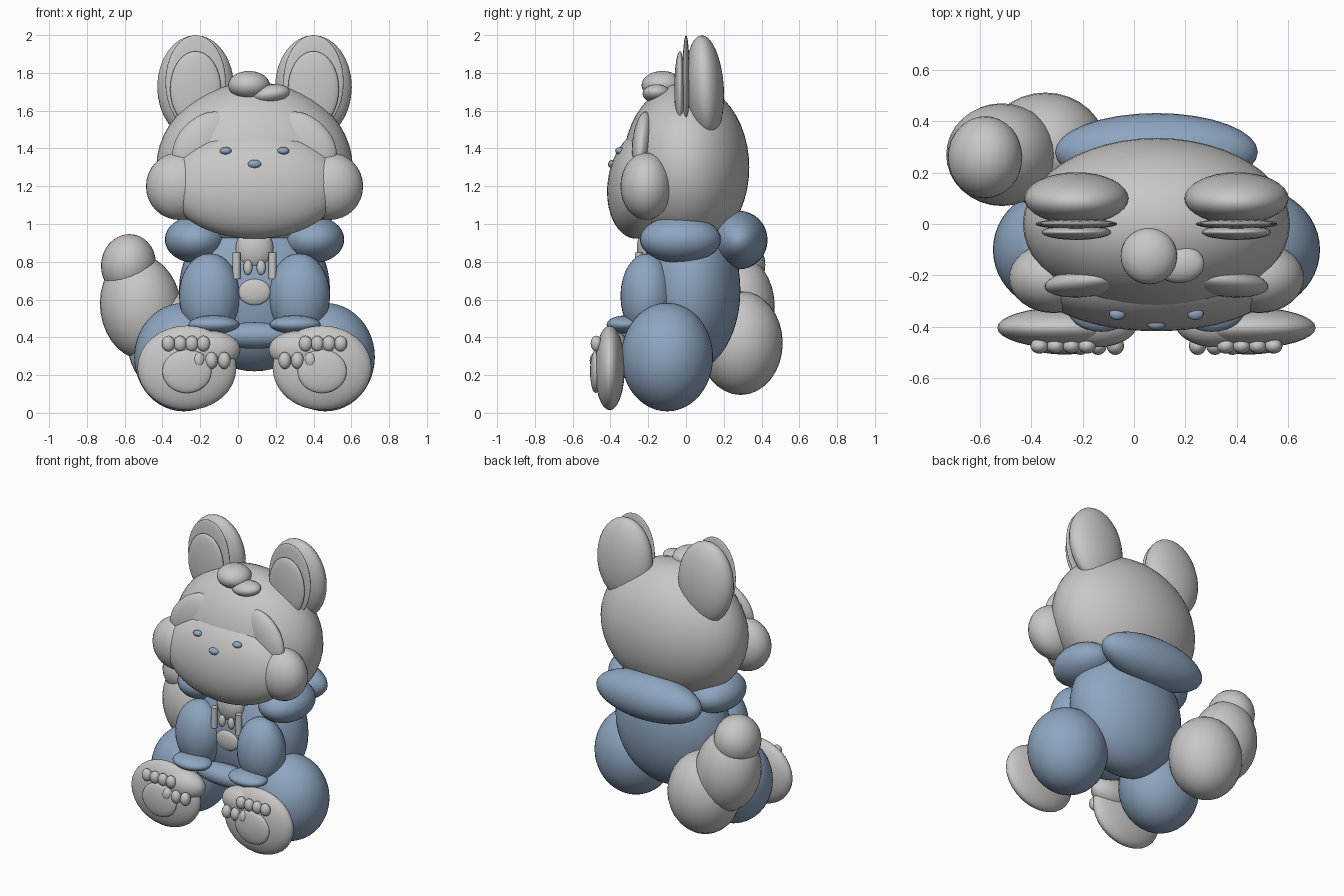
import bpy
from math import radians

cube = bpy.data.objects.get("Cube")
if cube:
    bpy.data.objects.remove(cube, do_unlink=True)

MID = 0.0875  # x of the figure's plane of symmetry


def material(name, rgb):
    m = bpy.data.materials.new(name)
    m.use_nodes = True
    m.diffuse_color = (*rgb, 1)
    m.node_tree.nodes["Principled BSDF"].inputs["Base Color"].default_value = (*rgb, 1)
    return m


fur = material("warm_grey", (0.58, 0.57, 0.565))
cloth = material("soft_blue", (0.27, 0.38, 0.53))


def ball(name, mat, loc, size, rot=(0, 0, 0), detail=32):
    """Ellipsoid with half-axes size."""
    bpy.ops.mesh.primitive_uv_sphere_add(segments=detail, ring_count=detail // 2, location=loc)
    ob = bpy.context.object
    ob.name = name
    ob.scale = size
    ob.rotation_euler = [radians(a) for a in rot]
    ob.data.materials.append(mat)
    bpy.ops.object.shade_smooth()
    return ob


def pair(name, mat, loc, size, rot=(0, 0, 0), detail=32):
    """Mirrored ellipsoids; loc x is the distance from the symmetry plane."""
    for side, s in (("left", 1), ("right", -1)):
        ball(f"{side}_{name}", mat, (MID + s * loc[0], loc[1], loc[2]), size,
             (rot[0], s * rot[1], s * rot[2]), detail)


# Head and face
ball("head", fur, (MID, 0, 1.3), (0.52, 0.335, 0.45), detail=48)
ball("muzzle", fur, (MID, -0.235, 1.21), (0.46, 0.18, 0.29), (-8, 0, 0), 48)
pair("cheek", fur, (0.4, -0.21, 1.2), (0.175, 0.137, 0.178))
pair("brow_patch", fur, (0.275, -0.228, 1.435), (0.125, 0.055, 0.19), (-6, -45, 0))
pair("eye", cloth, (0.152, -0.35, 1.387), (0.032, 0.025, 0.02), detail=16)
ball("nose", cloth, (MID, -0.388, 1.317), (0.037, 0.025, 0.023), detail=16)

# Ears with two thin inner layers
pair("ear", fur, (0.312, 0.1, 1.725), (0.203, 0.1, 0.275), (4, 0, 0))
pair("ear_rim", fur, (0.312, 0.0, 1.75), (0.16, 0.02, 0.25))
pair("inner_ear", fur, (0.312, -0.032, 1.715), (0.135, 0.03, 0.2))

# Hair tuft
ball("large_tuft", fur, (0.058, -0.125, 1.735), (0.11, 0.11, 0.075))
ball("small_tuft", fur, (0.175, -0.155, 1.69), (0.1, 0.075, 0.048), (0, -8, 0))

# Hooded garment
ball("body", cloth, (MID, 0.02, 0.65), (0.4, 0.268, 0.43), detail=48)
ball("hood_back", cloth, (MID, 0.28, 0.915), (0.395, 0.152, 0.155))
pair("hood_side", cloth, (0.31, -0.03, 0.918), (0.165, 0.215, 0.125))
ball("pouch", cloth, (MID, -0.27, 0.41), (0.22, 0.08, 0.07))

# Chest details
ball("bib", fur, (MID, -0.2, 0.87), (0.1, 0.06, 0.11))
ball("belly_patch", fur, (MID, -0.24, 0.64), (0.085, 0.025, 0.07))
pair("toggle", fur, (0.035, -0.25, 0.77), (0.024, 0.02, 0.04), detail=16)
for side, s in (("left", 1), ("right", -1)):
    bpy.ops.mesh.primitive_cylinder_add(vertices=16, radius=0.021, depth=0.14,
                                        location=(MID + s * 0.095, -0.25, 0.78))
    cord = bpy.context.object
    cord.name = f"{side}_drawstring"
    cord.data.materials.append(fur)
    bpy.ops.object.shade_smooth_by_angle()

# Arms and hands
pair("sleeve", cloth, (0.237, -0.205, 0.62), (0.163, 0.142, 0.225))
pair("cuff", cloth, (0.215, -0.32, 0.468), (0.135, 0.1, 0.048))
pair("hand", fur, (0.235, -0.39, 0.335), (0.16, 0.09, 0.1))
for i in range(3):
    pair(f"finger_{i + 1}", fur, (0.16 + 0.068 * i, -0.475, 0.277),
         (0.034, 0.035, 0.045), detail=16)

# Legs and feet
pair("leg", cloth, (0.375, -0.1, 0.295), (0.262, 0.243, 0.287), detail=48)
pair("foot", fur, (0.358, -0.404, 0.238), (0.262, 0.08, 0.224))
pair("sole_pad", fur, (0.358, -0.478, 0.22), (0.13, 0.03, 0.115))
for i in range(4):
    pair(f"toe_{i + 1}", fur, (0.27 + 0.062 * i, -0.475, 0.367),
         (0.035, 0.03, 0.042), detail=16)

# Curled tail
ball("tail_base", fur, (-0.345, 0.29, 0.37), (0.24, 0.222, 0.275))
ball("tail_middle", fur, (-0.515, 0.27, 0.56), (0.215, 0.2, 0.28), (0, -8, 0))
ball("tail_tip", fur, (-0.58, 0.26, 0.785), (0.145, 0.16, 0.162), (0, 10, 0))
